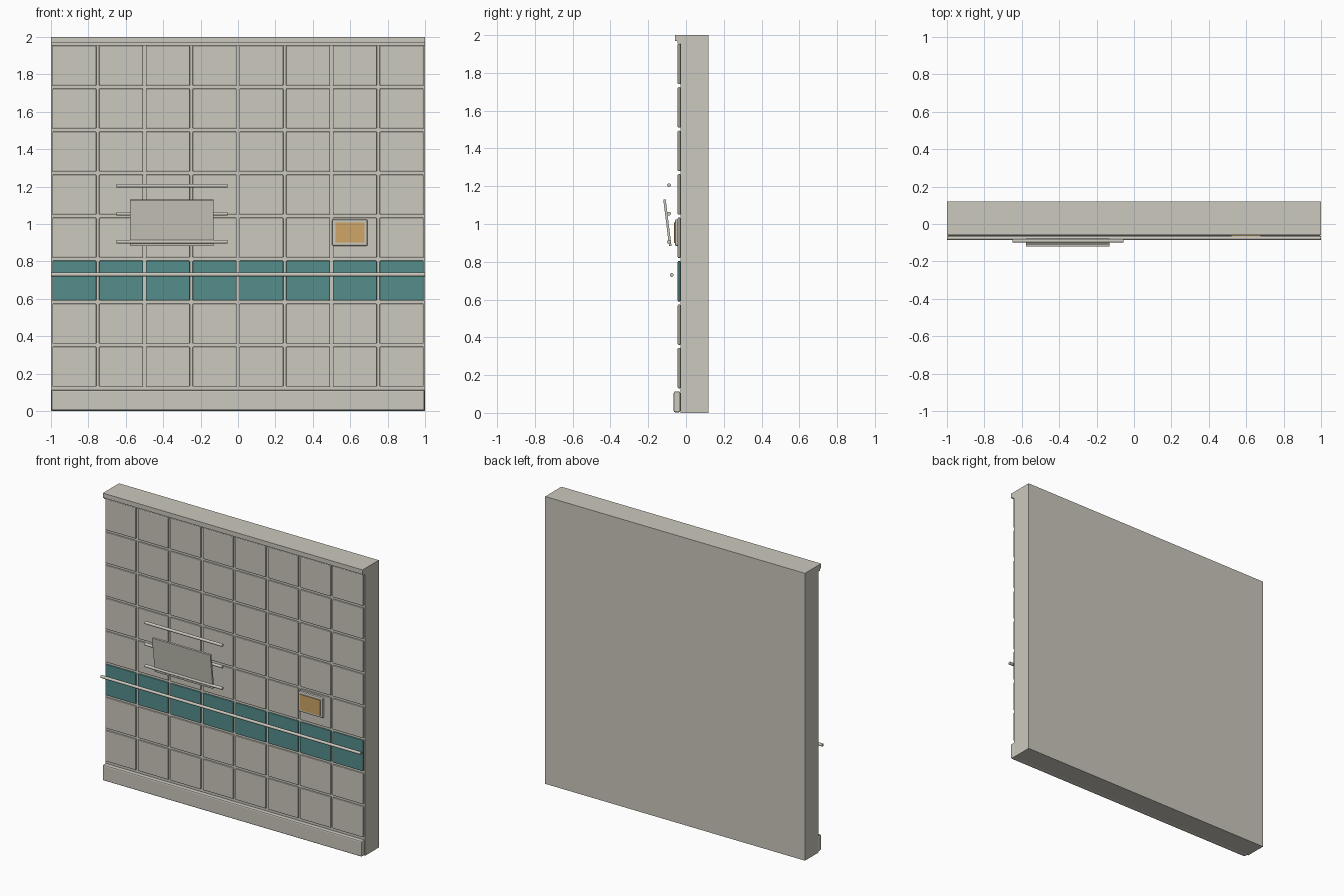
import bpy
import math
from mathutils import Vector

cube = bpy.data.objects.get("Cube")
if cube:
    bpy.data.objects.remove(cube, do_unlink=True)


def material(name, rgb):
    m = bpy.data.materials.new(name)
    m.use_nodes = True
    colour = (*rgb, 1)
    m.diffuse_color = colour
    m.node_tree.nodes["Principled BSDF"].inputs["Base Color"].default_value = colour
    return m


BEIGE = material("warm_grey", (0.60, 0.58, 0.51))
TEAL = material("teal", (0.09, 0.27, 0.26))
AMBER = material("amber", (0.62, 0.38, 0.14))


def box(name, low, high, mat, bevel=0, segments=2):
    low, high = Vector(low), Vector(high)
    bpy.ops.mesh.primitive_cube_add(size=1, location=(low + high) / 2)
    ob = bpy.context.object
    ob.name = name
    ob.scale = high - low
    bpy.ops.object.transform_apply(location=False, rotation=False, scale=True)
    ob.data.materials.append(mat)
    if bevel:
        mod = ob.modifiers.new("soft_edges", "BEVEL")
        mod.width, mod.segments = bevel, segments
    return ob


def rod(name, x0, x1, y, z, radius):
    bpy.ops.mesh.primitive_cylinder_add(
        vertices=16, radius=radius, depth=x1 - x0,
        location=((x0 + x1) / 2, y, z), rotation=(0, math.pi / 2, 0))
    ob = bpy.context.object
    ob.name = name
    ob.data.materials.append(BEIGE)
    bpy.ops.object.shade_smooth_by_angle()
    return ob


# Wall slab, skirting and top trim
box("wall_slab", (-1, -0.03, 0), (1, 0.12, 2), BEIGE)
box("skirting", (-0.998, -0.065, 0.003), (0.998, -0.03, 0.113), BEIGE, 0.008)
box("top_trim", (-1, -0.058, 1.968), (1, -0.03, 2), BEIGE)
box("top_trim_lip", (-1, -0.045, 1.955), (1, -0.03, 1.968), BEIGE)

# Tile grid with one teal band
COLS, ROWS, BAND = 8, 8, 2
W, H = 0.235, 0.214
for row in range(ROWS):
    for col in range(COLS):
        x = -0.875 + 0.25 * col
        z = 0.237 + 0.23 * row
        box("band_tile" if row == BAND else "wall_tile",
            (x - W / 2, -0.044, z - H / 2), (x + W / 2, -0.029, z + H / 2),
            TEAL if row == BAND else BEIGE, 0.005)

# Handrail along the band
rod("handrail", -1, 1, -0.075, 0.73, 0.01)

# Rack rods and the tilted board they hold
for z in (0.905, 1.055, 1.205):
    rod("rack_rod", -0.65, -0.055, -0.09, z, 0.01)
board = box("tilted_board", (-0.578, -0.105, 0.882), (-0.13, -0.092, 1.13), BEIGE)
board.rotation_euler.x = math.radians(7)

# Control panel with an amber screen
box("panel_housing", (0.503, -0.058, 0.883), (0.693, -0.03, 1.025), BEIGE, 0.008)
box("amber_screen", (0.52, -0.063, 0.9), (0.677, -0.057, 1.008), AMBER)
